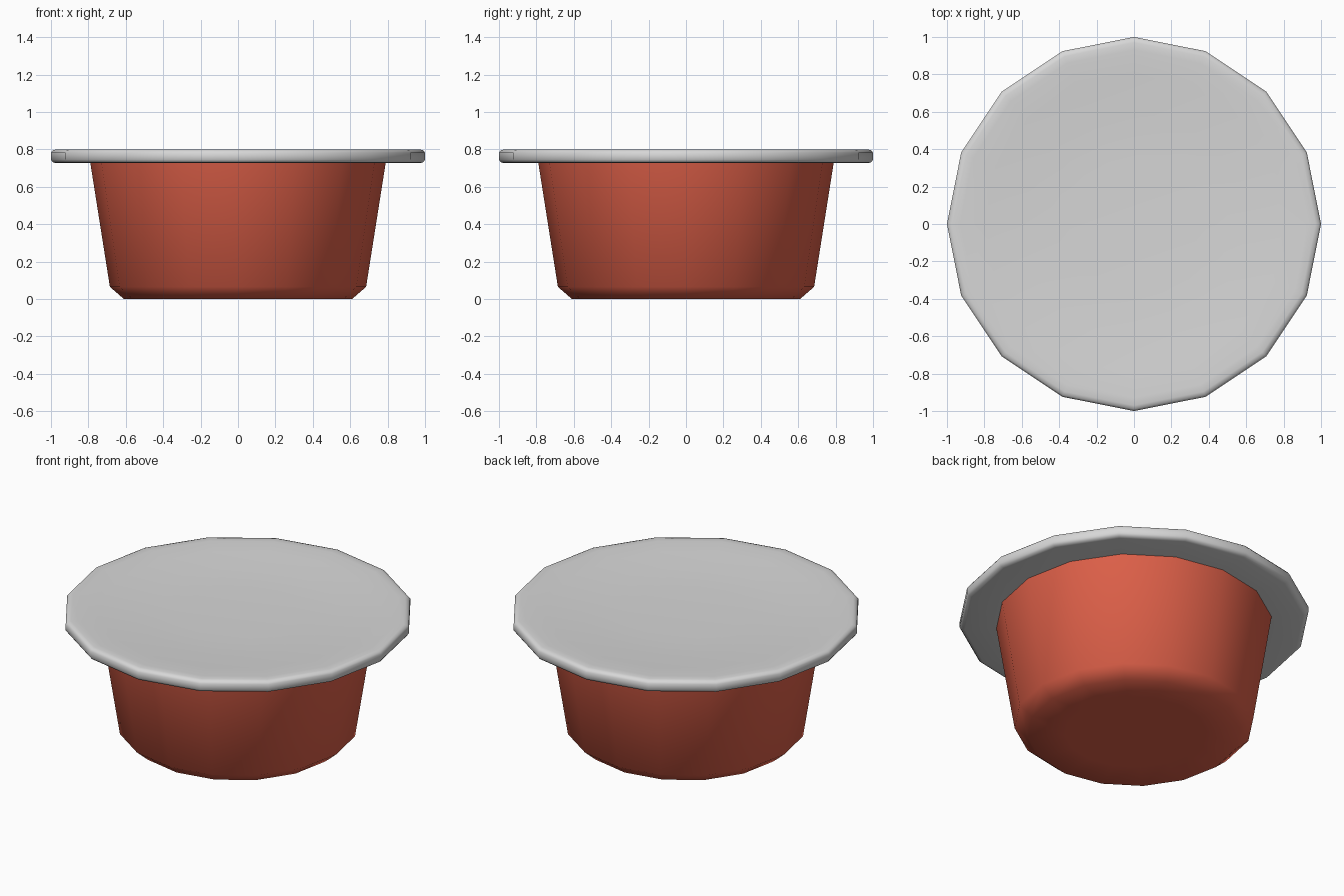
import bpy, bmesh, math

if "Cube" in bpy.data.objects:
    bpy.data.objects.remove(bpy.data.objects["Cube"])

SIDES = 16


def material(name, rgb):
    m = bpy.data.materials.new(name)
    m.diffuse_color = (*rgb, 1)
    m.use_nodes = True
    m.node_tree.nodes["Principled BSDF"].inputs["Base Color"].default_value = m.diffuse_color
    return m


def lathe(name, profile, mat):
    """Revolve (radius, z) points around z; radius 0 makes a pole."""
    bm = bmesh.new()
    rings = []
    for r, z in profile:
        if r == 0:
            rings.append([bm.verts.new((0, 0, z))] * SIDES)
        else:
            rings.append([bm.verts.new((r * math.cos(2 * math.pi * i / SIDES),
                                        r * math.sin(2 * math.pi * i / SIDES), z))
                          for i in range(SIDES)])
    for a, b in zip(rings, rings[1:]):
        for i in range(SIDES):
            j = (i + 1) % SIDES
            bm.faces.new(list(dict.fromkeys((a[i], a[j], b[j], b[i]))))
    bmesh.ops.recalc_face_normals(bm, faces=bm.faces)
    for f in bm.faces:
        f.smooth = True
    me = bpy.data.meshes.new(name)
    bm.to_mesh(me)
    bm.free()
    me.materials.append(mat)
    ob = bpy.data.objects.new(name, me)
    bpy.context.collection.objects.link(ob)
    return ob


red = material("terracotta red", (0.72, 0.115, 0.065))
grey = material("light grey", (0.68, 0.68, 0.68))

# tapered tub with a chamfered foot
lathe("tub", [(0, 0), (0.4, 0), (0.61, 0.0), (0.685, 0.065), (0.79, 0.73)], red)

# wide lid with rounded rim and slightly dished top
lathe("lid", [(0, 0.726), (0.75, 0.726), (0.97, 0.726), (0.99, 0.731), (1.0, 0.745),
              (1.0, 0.782), (0.99, 0.795), (0.97, 0.80), (0.93, 0.80),
              (0.8, 0.792), (0.6, 0.778), (0.35, 0.771), (0, 0.77)], grey)
